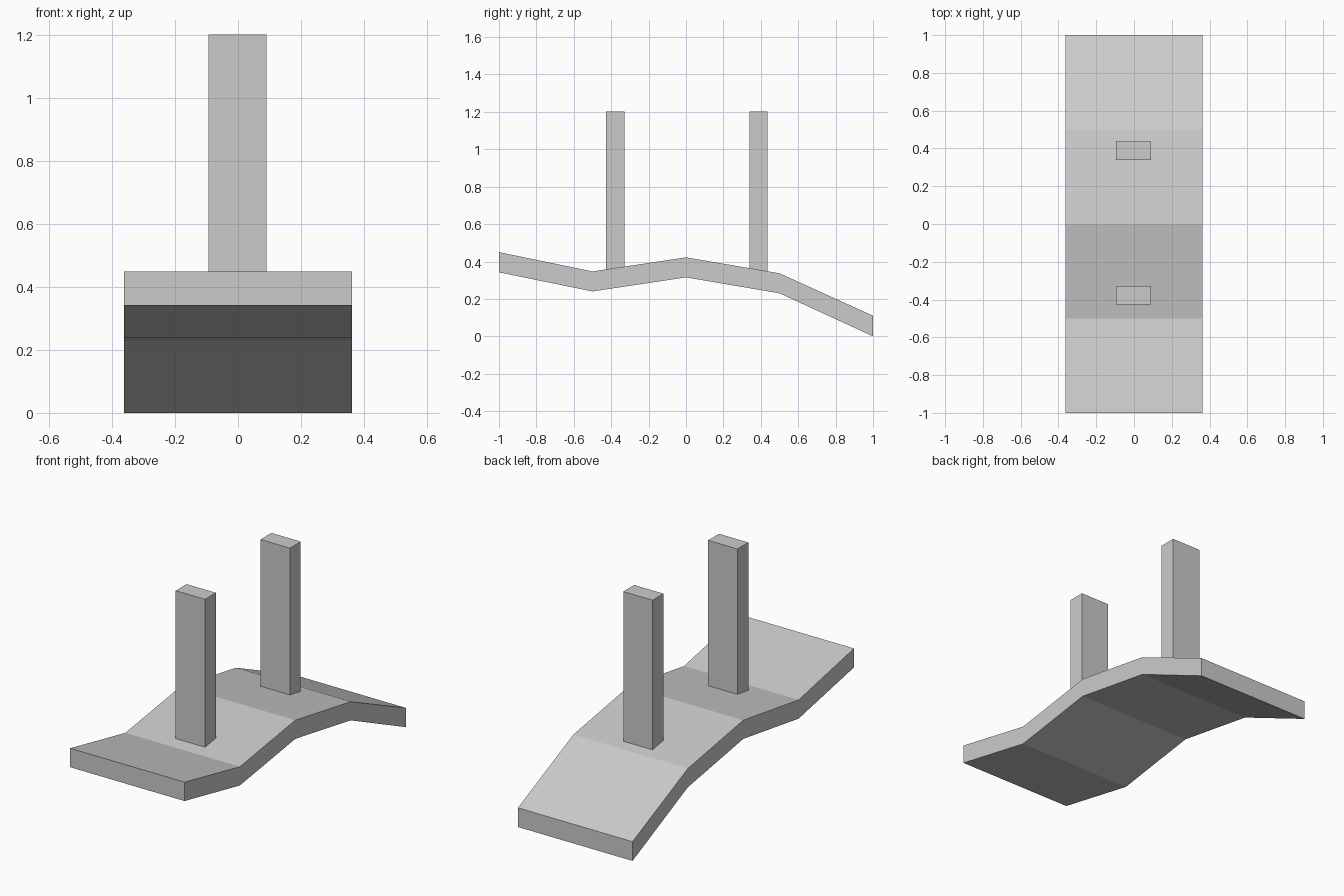
import bpy, bmesh

if "Cube" in bpy.data.objects:
    bpy.data.objects.remove(bpy.data.objects["Cube"])

# Board centreline bends (y, top z, bottom z)
BENDS = [(-1.0, 0.45, 0.342), (-0.5, 0.347, 0.24), (0.0, 0.422, 0.315),
         (0.5, 0.337, 0.23), (1.0, 0.11, 0.0)]
HALF_WIDTH = 0.362


def finish(name, bm):
    bmesh.ops.recalc_face_normals(bm, faces=bm.faces)
    mesh = bpy.data.meshes.new(name)
    bm.to_mesh(mesh)
    bm.free()
    obj = bpy.data.objects.new(name, mesh)
    bpy.context.collection.objects.link(obj)
    return obj


def board(name):
    # Rectangular section at each bend, joined by quads, capped at both ends
    bm = bmesh.new()
    rings = [[bm.verts.new((x, y, z)) for x, z in
              ((-HALF_WIDTH, bottom), (HALF_WIDTH, bottom),
               (HALF_WIDTH, top), (-HALF_WIDTH, top))]
             for y, top, bottom in BENDS]
    for a, b in zip(rings, rings[1:]):
        for i in range(4):
            j = (i + 1) % 4
            bm.faces.new((a[i], a[j], b[j], b[i]))
    bm.faces.new(rings[0])
    bm.faces.new(rings[-1])
    return finish(name, bm)


def post(name, y, bottom=0.335, top=1.203):
    bm = bmesh.new()
    bmesh.ops.create_cube(bm, size=1)
    bmesh.ops.scale(bm, vec=(0.185, 0.098, top - bottom), verts=bm.verts)
    bmesh.ops.translate(bm, vec=(-0.002, y, (top + bottom) / 2), verts=bm.verts)
    return finish(name, bm)


# Bent deck
board("wavy_board")

# Two upright posts
post("front_post", -0.378)
post("back_post", 0.388)
